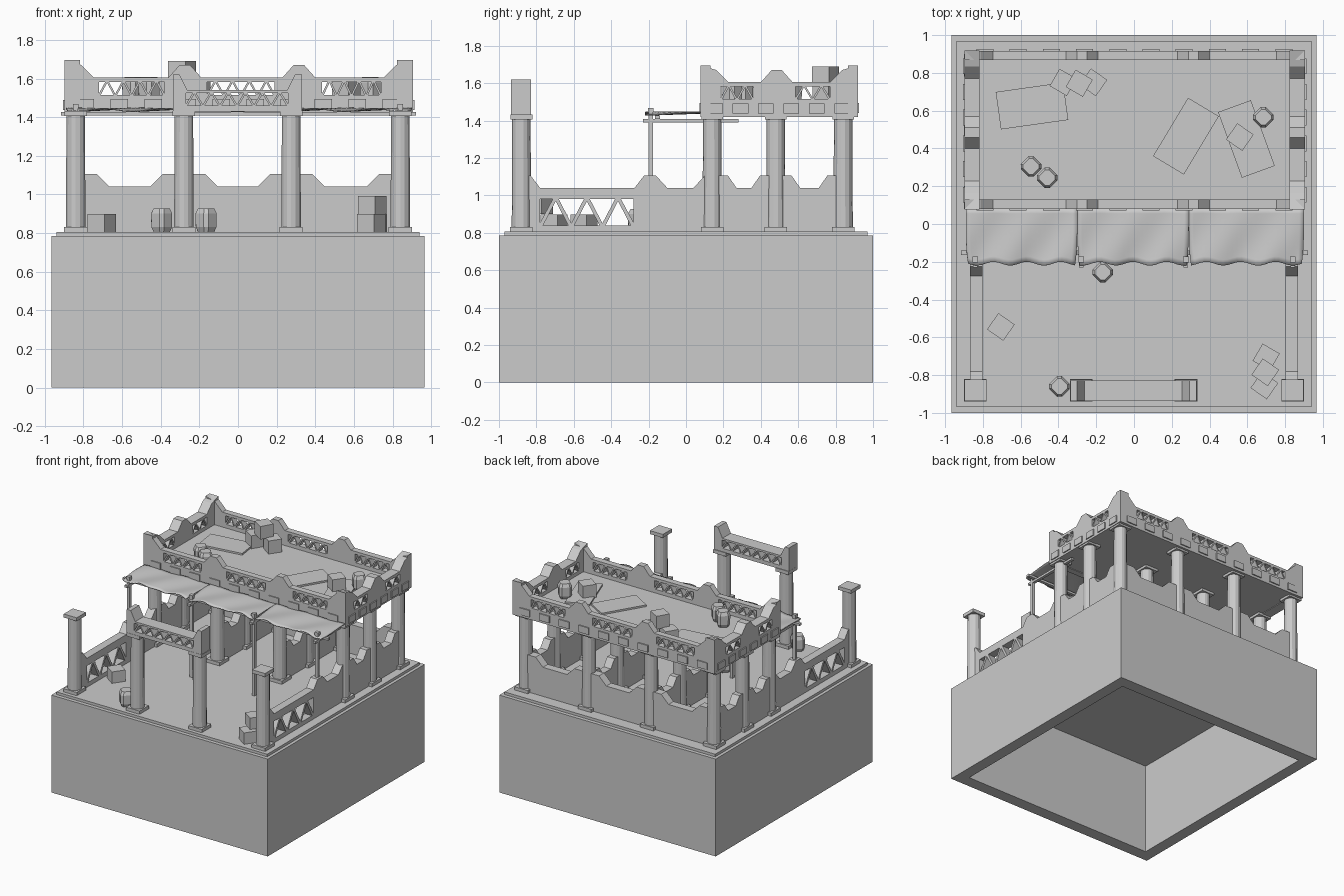
import bpy, bmesh, math

if "Cube" in bpy.data.objects:
    bpy.data.objects.remove(bpy.data.objects["Cube"])

def finish(name, bm, smooth=False):
    me = bpy.data.meshes.new(name)
    bmesh.ops.recalc_face_normals(bm, faces=bm.faces[:])
    for f in bm.faces:
        f.smooth = smooth
    bm.to_mesh(me)
    bm.free()
    ob = bpy.data.objects.new(name, me)
    bpy.context.collection.objects.link(ob)
    return ob

def box(name, x0, x1, y0, y1, z0, z1):
    bm = bmesh.new()
    bmesh.ops.create_cube(bm, size=1)
    for v in bm.verts:
        v.co = (x0 if v.co.x < 0 else x1, y0 if v.co.y < 0 else y1, z0 if v.co.z < 0 else z1)
    return finish(name, bm)

def turned_box(name, x, y, z, sx, sy, sz, deg):
    ob = box(name, -sx/2, sx/2, -sy/2, sy/2, 0, sz)
    ob.location = (x, y, z)
    ob.rotation_euler.z = math.radians(deg)
    return ob

def lathe(name, x, y, rings, n, turn=0.0, skew=0.0):
    """Turned shape; skew pairs the sides up into a chamfered square."""
    bm = bmesh.new()
    ang = [turn + 2*math.pi*i/n + (skew if i % 2 else -skew) for i in range(n)]
    rows = [[bm.verts.new((x + r*math.cos(t), y + r*math.sin(t), z)) for t in ang] for r, z in rings]
    for a, b in zip(rows, rows[1:]):
        for i in range(n):
            bm.faces.new((a[i], a[(i+1) % n], b[(i+1) % n], b[i]))
    bm.faces.new(rows[0])
    bm.faces.new(rows[-1])
    return finish(name, bm)

def panel(name, outer, holes, thick, pos, along):
    """Flat outline with holes, standing upright along x or y."""
    cu = bpy.data.curves.new(name, 'CURVE')
    cu.dimensions, cu.fill_mode, cu.extrude = '2D', 'BOTH', thick/2
    for loop in [outer] + holes:
        sp = cu.splines.new('POLY')
        sp.points.add(len(loop) - 1)
        for p, (u, v) in zip(sp.points, loop):
            p.co = (u, v, 0, 1)
        sp.use_cyclic_u = True
    tmp = bpy.data.objects.new(name + "_curve", cu)
    bpy.context.collection.objects.link(tmp)
    me = bpy.data.meshes.new_from_object(tmp.evaluated_get(bpy.context.evaluated_depsgraph_get()))
    bpy.data.objects.remove(tmp)
    me.shade_flat()
    ob = bpy.data.objects.new(name, me)
    bpy.context.collection.objects.link(ob)
    q = math.pi/2
    ob.rotation_euler = (q, 0, 0 if along == 'x' else q)
    ob.location = (0, pos, 0) if along == 'x' else (pos, 0, 0)
    return ob

def truss(u0, u1, v0, v1, n, g):
    """Alternating triangular openings filling a rectangle, half ones at the ends (n odd)."""
    s = (u1 - u0)/(n + 1)
    out = [[(u0, v0 + .1*(v1-v0)), (u0 + s - g, v1), (u0, v1)],
           [(u1, v0 + .1*(v1-v0)), (u1, v1), (u1 - s + g, v1)]]
    for i in range(n):
        c = u0 + s*(i + 1)
        a, b = (v0, v1) if i % 2 == 0 else (v1, v0)
        out.append([(c - s + g, a), (c + s - g, a), (c, b + (a-b)*.08)])
    return out

# hollow base with inner rim, and stepped floor
bm = bmesh.new()
loops = []
for hx, hy, z in [(.87, .9, .745), (.87, .9, 0), (.965, 1, 0), (.965, 1, .785)]:
    loops.append([bm.verts.new((sx*hx, sy*hy, z)) for sx, sy in ((-1, -1), (1, -1), (1, 1), (-1, 1))])
for a, b in zip(loops, loops[1:]):
    for i in range(4):
        bm.faces.new((a[i], a[(i+1) % 4], b[(i+1) % 4], b[i]))
bm.faces.new(loops[0])
bm.faces.new(loops[-1])
finish("base", bm)
box("floor_step", -.94, .94, -.97, .97, .78, .806)

# columns with square foot and cap
XS = (-.84, -.28, .275, .84)
for x in XS:
    for y in (-.88, .14, .48, .84):
        lathe("column", x, y, [(.052, .82), (.049, 1.42)], 14, math.pi/14)
        box("column_foot", x-.06, x+.06, y-.06, y+.06, .803, .832)
        box("column_cap", x-.058, x+.058, y-.058, y+.058, 1.405, 1.433)

# low battlement walls, with partitions between the rear stalls
LO, HI, BOT = 1.04, 1.105, .80
def bay(name, a, b, f, s, thick, pos, along, holes=()):
    pts = [(a, BOT), (b, BOT), (b, HI), (b-f, HI), (b-s, LO), (a+s, LO), (a+f, HI), (a, HI)]
    panel(name, pts, list(holes), thick, pos, along)
for a, b in zip(XS, XS[1:]):
    bay("rear_wall", a, b, .11, .175, .065, .84, 'x')
for x in XS:
    for a, b in ((.14, .48), (.48, .84)):
        bay("stall_wall", a, b, .085, .13, .065, x, 'y')
for x in (-.835, .835):
    bay("side_wall_awning", -.2, .14, .04, .10, .065, x, 'y')
    bay("side_wall_front", -.86, -.195, .03, .08, .065, x, 'y', truss(-.78, -.28, .84, .98, 5, .016))

# front gateway panel
panel("gate_panel", [(-.337, 1.43), (.33, 1.43), (.33, 1.62), (.295, 1.62), (.255, 1.54),
                     (-.262, 1.54), (-.302, 1.62), (-.337, 1.62)],
      truss(-.27, .26, 1.46, 1.525, 11, .009), .108, -.882, 'x')

# roof slab and parapets
box("roof", -.89, .895, .085, .91, 1.425, 1.485)
def parapet(name, a, b, peaks, wins, thick, pos, along, n):
    top = [(a, 1.695), (a+.085, 1.67), (a+.15, 1.605)]
    for c in peaks:
        top += [(c-.085, 1.605), (c-.027, 1.67), (c+.027, 1.67), (c+.085, 1.605)]
    top += [(b-.15, 1.605), (b-.085, 1.67), (b, 1.695)]
    holes = [h for w in wins for h in truss(w[0], w[1], 1.515, 1.583, n, .009)]
    panel(name, [(b, 1.42), (a, 1.42)] + top, holes, thick, pos, along)
for y in (.105, .892):
    parapet("parapet_long", -.897, .905, (-.275, .315),
            [(-.72, -.38), (-.16, .19), (.435, .74)], .05, y, 'x', 7)
for x in (-.857, .864):
    parapet("parapet_side", .078, .919, (.485,), [(.185, .36), (.585, .77)], .08, x, 'y', 3)

# raised blocks along the parapets
for i in range(10):
    x = -.79 + i*.176
    for y in (.082, .916):
        box("relief_block", x-.045, x+.045, y-.01, y+.01, 1.44, 1.495)
for i in range(6):
    y = .155 + i*.136
    for x in (-.896, .903):
        box("relief_block_side", x-.01, x+.01, y-.042, y+.042, 1.437, 1.49)

# awning poles and beams
for x in XS:
    box("awning_pole", x-.012, x+.012, -.2, -.176, .8, 1.45)
    box("pole_knob", x-.015, x+.015, -.203, -.173, 1.445, 1.468)
    box("awning_rafter", x-.012, x+.012, -.23, .28, 1.39, 1.408)
box("awning_beam", -.915, .92, -.165, -.14, 1.408, 1.426)

# three cloth sheets with folds and ragged front edge
for k, (a, b) in enumerate([(-.89, -.3), (-.3, .29), (.29, .9)]):
    bm = bmesh.new()
    nx, ny, g = 24, 10, []
    for j in range(ny + 1):
        row = []
        for i in range(nx + 1):
            u, v = i/nx, j/ny
            x = a + .012*(v**4)*(1 - 2*u) + (b - a)*u
            y = .085 - v*(.295 + .01*math.sin(u*20 + k))
            z = 1.446 - .006*v + .008*math.sin(u*12 + v*4 + k)*(.4 + .6*v)
            row.append(bm.verts.new((x, y, z)))
        g.append(row)
    for j in range(ny):
        for i in range(nx):
            bm.faces.new((g[j][i], g[j+1][i], g[j+1][i+1], g[j][i+1]))
    cloth = finish("awning_cloth", bm, True)
    cloth.modifiers.new("thickness", 'SOLIDIFY').thickness = .006

# jars
for x, y, z in [(-.545, .305, 1.485), (-.46, .245, 1.485), (.685, .565, 1.485),
                (-.165, -.255, .806), (-.395, -.86, .806)]:
    lathe("jar", x, y, [(.043, z), (.055, z+.025), (.056, z+.095), (.043, z+.122)], 8, .4, .16)

# crates
for x, y, z, d in [(-.705, -.545, .806, 55), (.7, -.705, .806, 60), (.69, -.855, .806, 55), (.695, -.785, .9, 55),
                   (-.375, .75, 1.485, 60), (-.215, .75, 1.485, 55), (-.29, .745, 1.585, 60), (.56, .46, 1.49, 55)]:
    turned_box("crate", x, y, z, .105, .105, .092 if z < 1 else .105, d)

# flat mats on the roof
for x, y, sx, sy, d in [(-.54, .625, .36, .2, 8), (.275, .465, .19, .36, -31), (.595, .45, .185, .37, 20)]:
    turned_box("mat", x, y, 1.483, sx, sy, .016, d)
